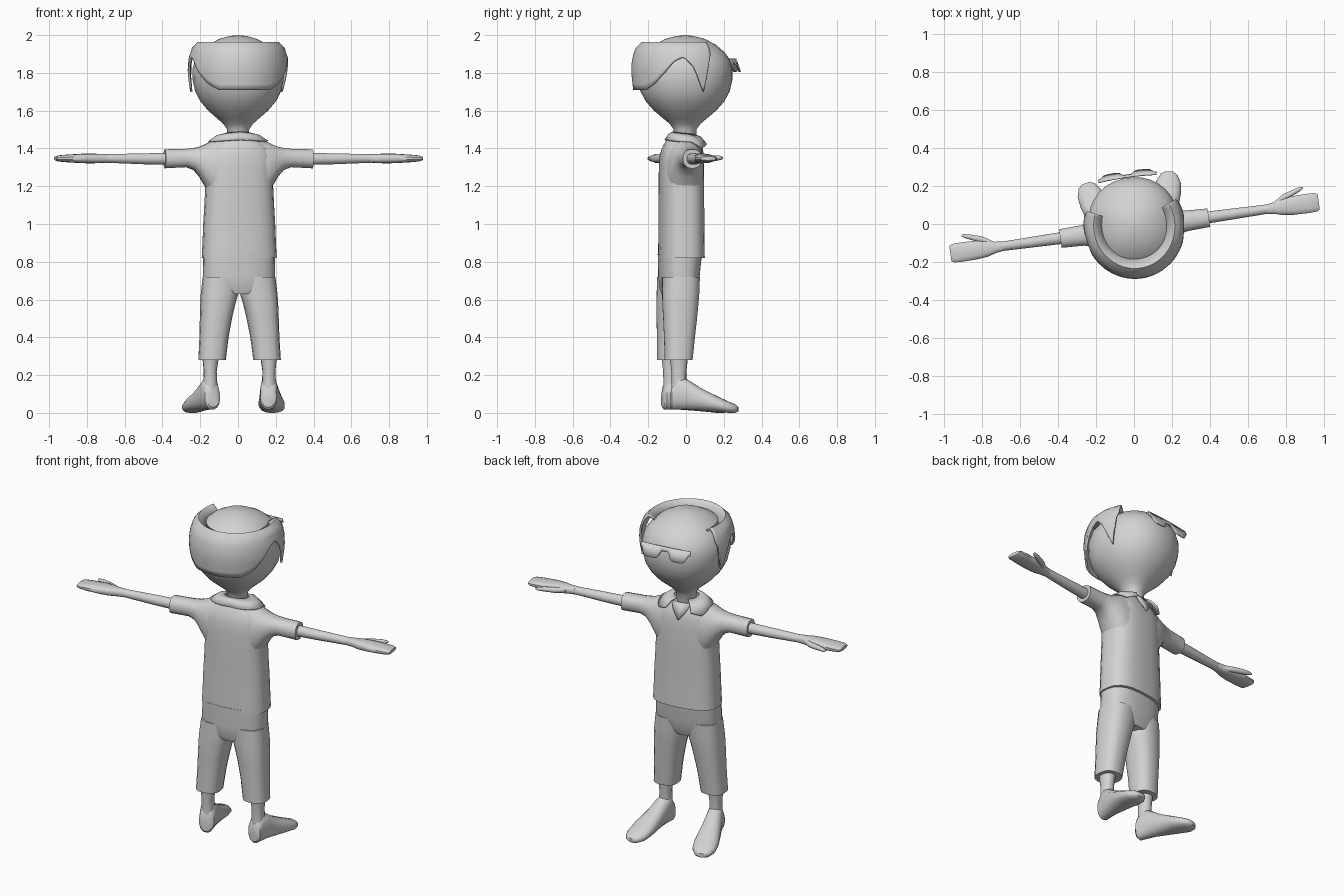
import bpy, bmesh, math
from mathutils import Matrix

if "Cube" in bpy.data.objects:
    bpy.data.objects.remove(bpy.data.objects["Cube"])

TURN = math.radians(8)          # whole figure is turned slightly about z
GREY = bpy.data.materials.new("plain_grey")
GREY.diffuse_color = (0.65, 0.65, 0.65, 1)
GREY.use_nodes = True
GREY.node_tree.nodes["Principled BSDF"].inputs["Base Color"].default_value = GREY.diffuse_color


def finish(name, bm, mirror=False, thick=0, mat=None):
    bmesh.ops.recalc_face_normals(bm, faces=bm.faces)
    if mat:
        bm.transform(mat)
    me = bpy.data.meshes.new(name)
    bm.to_mesh(me)
    bm.free()
    ob = bpy.data.objects.new(name, me)
    bpy.context.collection.objects.link(ob)
    me.materials.append(GREY)
    ob.rotation_euler.z = TURN
    if mirror:
        ob.modifiers.new("mirror", 'MIRROR')
    if thick:
        s = ob.modifiers.new("thickness", 'SOLIDIFY')
        s.thickness, s.offset = thick, 0
    return ob


def smooth(ob, angle=40):
    bpy.ops.object.select_all(action='DESELECT')
    ob.select_set(True)
    bpy.context.view_layer.objects.active = ob
    bpy.ops.object.shade_smooth_by_angle(angle=math.radians(angle))


def loft(name, rings, axis='z', n=20, p=2.3, mirror=False, mat=None):
    """Skin of superellipse rings (t, centre u, centre v, radius u, radius v)."""
    bm = bmesh.new()
    loops = []
    for t, u, v, ru, rv in rings:
        loop = []
        for i in range(n):
            a = 2 * math.pi * (i + 0.5) / n
            c, s = math.cos(a), math.sin(a)
            x = u + ru * math.copysign(abs(c) ** (2 / p), c)
            y = v + rv * math.copysign(abs(s) ** (2 / p), s)
            loop.append(bm.verts.new({'z': (x, y, t), 'x': (t, x, y), 'y': (x, t, y)}[axis]))
        loops.append(loop)
    for a, b in zip(loops, loops[1:]):
        for i in range(n):
            j = (i + 1) % n
            bm.faces.new((a[i], a[j], b[j], b[i]))
    bm.faces.new(loops[0])
    bm.faces.new(loops[-1])
    ob = finish(name, bm, mirror, mat=mat)
    smooth(ob)
    return ob


def sheet(name, grid, thick):
    """Mirrored thin sheet through a grid of points."""
    bm = bmesh.new()
    rows = [[bm.verts.new(q) for q in row] for row in grid]
    for a, b in zip(rows, rows[1:]):
        for i in range(len(a) - 1):
            bm.faces.new((a[i], a[i + 1], b[i + 1], b[i]))
    ob = finish(name, bm, True, thick)
    smooth(ob)
    return ob


def lerp(table, x):
    for (x0, y0), (x1, y1) in zip(table, table[1:]):
        if x <= x1:
            return y0 + (y1 - y0) * max(0, x - x0) / (x1 - x0)
    return table[-1][1]


# head and neck
profile = [(1.42, .055), (1.50, .058), (1.53, .078), (1.56, .112), (1.60, .158), (1.65, .2),
           (1.70, .226), (1.76, .24), (1.82, .241), (1.87, .228), (1.91, .2), (1.95, .155),
           (1.98, .1), (1.995, .045), (2.0, .005)]
loft("head", [(z, 0, -.005, r, r * 1.04) for z, r in profile], n=32, p=2.15)

# hair band round the back and sides, open on top, with a pointed side lock
low = [(0, 1.71), (32, 1.71), (46, 1.74), (60, 1.80), (71, 1.86), (82, 1.885), (93, 1.83),
       (101, 1.74), (105, 1.70), (111, 1.86), (114, 1.90)]
radius = [(1.70, .25), (1.76, .257), (1.82, .262), (1.88, .256), (1.93, .24), (1.96, .21)]
angles = list(range(0, 100, 4)) + [99, 102, 105, 108, 111, 114]
grid = []
for a in angles:
    s, c = math.sin(math.radians(a)), math.cos(math.radians(a))
    zs = [lerp(low, a) + (1.957 - lerp(low, a)) * k / 8 for k in range(9)]
    pts = [(lerp(radius, z), z) for z in zs] + [(.165, 1.925)]
    grid.append([(s * r, -.01 - c * r * 1.05, z) for r, z in pts])
sheet("hair", grid, .012)

# glasses
grid = []
for i in range(17):
    x = .155 * i / 16
    lens = max(0, 1 - ((x - .083) / .055) ** 4)
    bottom = 1.85 - .045 * lens ** .5
    grid.append([(x, .272 - .3 * x * x - .4 * (z - 1.82), z)
                 for z in (bottom, (bottom + 1.875) / 2, 1.875)])
sheet("glasses", grid, .008)

# shirt body, sleeves, collar and open neckline
body = [(.82, .198, .118), (.9, .194, .117), (1.0, .19, .116), (1.1, .184, .116),
        (1.2, .179, .116), (1.3, .18, .115), (1.36, .178, .11), (1.40, .16, .1),
        (1.43, .125, .085), (1.45, .095, .075), (1.47, .065, .06)]
loft("shirt", [(z, .003, -.025, w, d) for z, w, d in body], n=24, p=2.7)
sleeve = [(.10, 1.46, 1.10, .1), (.15, 1.437, 1.15, .095), (.18, 1.422, 1.2, .085),
          (.21, 1.41, 1.25, .073), (.24, 1.403, 1.285, .062), (.28, 1.399, 1.3, .055),
          (.395, 1.396, 1.294, .05)]
loft("sleeve", [(x, -.022, (t + b) / 2, d, (t - b) / 2) for x, t, b, d in sleeve],
     'x', 16, mirror=True)
grid = []
for i in range(16):
    a = math.radians(i * 10)
    f = i / 15
    point = max(0, 1 - abs(i - 13) / 3)
    row = []
    for k in (0, .5, 1):
        rx = .07 + k * (.085 + .02 * point)
        ry = .06 + k * (.035 + .03 * f)
        z = 1.485 - .015 * f - k * k * (.04 + .03 * point)
        row.append((math.sin(a) * rx, -.01 - math.cos(a) * ry, z))
    grid.append(row)
sheet("collar", grid, .01)
sheet("neck_opening", [[(0, .062, 1.455), (0, .08, 1.41), (0, .094, 1.36)],
                       [(.06, .056, 1.455), (.04, .078, 1.41), (.003, .094, 1.36)]], .006)

# forearms, hands and thumbs
loft("forearm", [(.36, -.02, 1.345, .033, .033), (.5, -.02, 1.345, .03, .03),
                 (.72, -.02, 1.347, .025, .023)], 'x', 12, 2, True)
hand = [(.70, .025, .022), (.74, .03, .024), (.78, .043, .026), (.84, .05, .025),
        (.92, .052, .02), (.965, .05, .016), (.98, .042, .01)]
loft("hand", [(x, -.02, 1.347, w, h) for x, w, h in hand], 'x', 14, 2.6, True)
loft("thumb", [(.75, -.005, 1.347, .02, .018), (.80, .028, 1.347, .019, .016),
               (.86, .05, 1.35, .015, .014), (.895, .062, 1.35, .011, .01),
               (.908, .066, 1.35, .004, .005)], 'x', 10, 2, True)

# trousers: hips and legs
loft("trouser_hips", [(.63, 0, -.043, .09, .085), (.66, 0, -.042, .185, .095),
                      (.72, 0, -.038, .192, .104), (.84, 0, -.033, .19, .112)], n=24, p=2.6)
leg = [(.28, .147, -.06, .072, .074), (.4, .136, -.054, .076, .082),
       (.5, .125, -.049, .084, .09), (.58, .114, -.046, .092, .096),
       (.63, .105, -.043, .098, .098), (.72, .096, -.04, .096, .1)]
loft("trouser_leg", leg, n=18, p=2.5, mirror=True)

# ankles and feet, toes turned outward
loft("ankle", [(.06, .157, -.06, .042, .042), (.15, .157, -.06, .037, .039),
               (.22, .157, -.06, .034, .04), (.30, .155, -.06, .044, .05)],
     n=14, p=2.2, mirror=True)
foot = [(-.045, .03, .03, .1), (-.035, .043, .018, .15), (0, .047, .016, .2),
        (.05, .05, .016, .175), (.12, .06, .012, .13), (.2, .07, .006, .09),
        (.26, .066, 0, .062), (.3, .045, 0, .045), (.315, .02, .008, .032)]
loft("foot", [(t, 0, (b + h) / 2, w, (h - b) / 2) for t, w, b, h in foot], 'y', 16, 2.3, True,
     Matrix.Translation((.157, -.06, 0)) @ Matrix.Rotation(math.radians(-12), 4, 'Z'))
